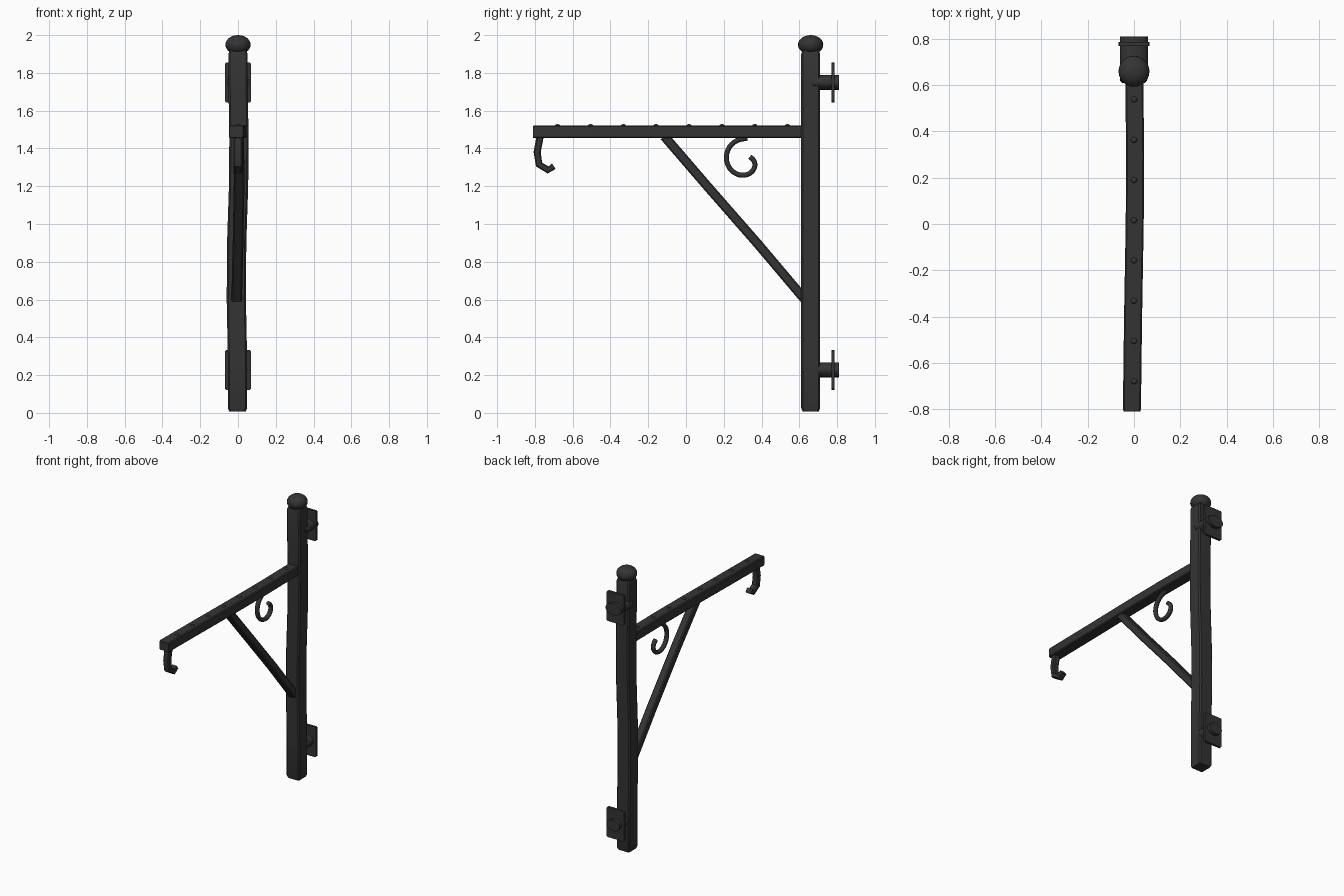
import bpy, bmesh, math
from mathutils import Vector

if "Cube" in bpy.data.objects:
    bpy.data.objects.remove(bpy.data.objects["Cube"])

iron = bpy.data.materials.new("dark wrought iron")
iron.use_nodes = True
COLOUR = (0.034, 0.034, 0.035, 1)
iron.diffuse_color = COLOUR
iron.node_tree.nodes["Principled BSDF"].inputs["Base Color"].default_value = COLOUR


def finish(name, bm, smooth=None):
    bmesh.ops.recalc_face_normals(bm, faces=bm.faces)
    mesh = bpy.data.meshes.new(name)
    bm.to_mesh(mesh)
    bm.free()
    mesh.materials.append(iron)
    obj = bpy.data.objects.new(name, mesh)
    bpy.context.collection.objects.link(obj)
    if smooth:
        bpy.ops.object.select_all(action='DESELECT')
        obj.select_set(True)
        bpy.context.view_layer.objects.active = obj
        bpy.ops.object.shade_smooth_by_angle(angle=math.radians(smooth))
    return obj


def chamfered(w, h, c):
    """Rectangle section with cut corners."""
    return [(w - c, h), (w, h - c), (w, c - h), (w - c, -h),
            (c - w, -h), (-w, c - h), (-w, h - c), (c - w, h)]


def oval(w, h, n):
    return [(w * math.cos(math.tau * i / n), h * math.sin(math.tau * i / n))
            for i in range(n)]


def sweep(name, path, section, scales=None, smooth=None):
    """Sweep a section along a path that runs mainly in the YZ plane."""
    bm = bmesh.new()
    pts = [Vector(p) for p in path]
    rings = []
    for i, p in enumerate(pts):
        t = pts[min(i + 1, len(pts) - 1)] - pts[max(i - 1, 0)]
        side = Vector((0, -t.z, t.y)).normalized()
        s = scales[i] if scales else 1
        rings.append([bm.verts.new(p + Vector((u * s, 0, 0)) + side * v * s)
                      for u, v in section])
    n = len(section)
    for a, b in zip(rings, rings[1:]):
        for k in range(n):
            bm.faces.new((a[k], a[(k + 1) % n], b[(k + 1) % n], b[k]))
    bm.faces.new(rings[0])
    bm.faces.new(rings[-1])
    return finish(name, bm, smooth)


def dome(name, centre, radii, seg, rings):
    bm = bmesh.new()
    bmesh.ops.create_uvsphere(bm, u_segments=seg, v_segments=rings, radius=1)
    bmesh.ops.scale(bm, vec=radii, verts=bm.verts)
    bmesh.ops.translate(bm, vec=centre, verts=bm.verts)
    return finish(name, bm, 60)


# Hand-forged post, gently wavering, with tapered ends
POST_Y = 0.66
sway = [(0.008, -0.003), (0.025, -0.003), (0.3, -0.003), (0.6, -0.009), (0.9, -0.007),
        (1.2, 0.003), (1.45, 0.005), (1.7, 0.001), (1.9, 0), (1.92, 0)]
sweep("post", [(x, POST_Y, z) for z, x in sway], chamfered(0.051, 0.05, 0.009),
      [0.86] + [1] * 8 + [0.85], 30)
dome("post_knob", (0, POST_Y, 1.949), (0.067, 0.067, 0.051), 24, 14)

# Horizontal arm
arm = [(-0.81, -0.009), (-0.8, -0.009), (-0.4, -0.004), (0, 0.003), (0.3, 0.005), (0.64, 0.001)]
sweep("arm", [(x, y, 1.488) for y, x in arm], chamfered(0.039, 0.034, 0.006),
      [0.92] + [1] * 5, 30)

# Rivets along the top of the arm
for i in range(8):
    dome(f"rivet_{i + 1}", (0, -0.68 + i * 0.174, 1.52), (0.014, 0.014, 0.009), 10, 6)

# Diagonal brace
sweep("brace", [(0.004, -0.115, 1.465), (0.006, 0.1, 1.215), (0, 0.38, 0.895),
                (-0.007, 0.625, 0.605)], chamfered(0.028, 0.025, 0.007), smooth=30)

# Decorative scroll curling under the arm
scroll = [(0, 0.325, 1.455)]
for i in range(29):
    f = i / 28
    a = math.radians(100 + 285 * f)
    r = 0.097 - 0.046 * f ** 1.5
    scroll.append((0, 0.303 + 0.004 * f + r * math.cos(a), 1.352 - 0.03 * f + r * math.sin(a)))
scroll.append((0, 0.338, 1.356))
sweep("scroll", scroll, oval(0.016, 0.014, 10), smooth=45)

# Lantern hook under the tip
hook = [(0, -0.772, 1.465), (0, -0.788, 1.38), (0, -0.778, 1.315),
        (0, -0.73, 1.286), (0, -0.70, 1.306)]
sweep("hook", hook, chamfered(0.023, 0.019, 0.007), [1, 1, 1, 1, 0.9], 30)

# Wall mounts: a rounded stub through a thin plate
for name, z, start in (("upper", 1.75, 0.67), ("lower", 0.228, 0.69)):
    sweep(f"{name}_mount_stub", [(0, start, z), (0, 0.81, z)],
          oval(0.061 if name == "upper" else 0.05, 0.04, 16), smooth=40)
    sweep(f"{name}_mount_plate", [(0, 0.77, z), (0, 0.786, z)],
          chamfered(0.068, 0.106, 0.006))
